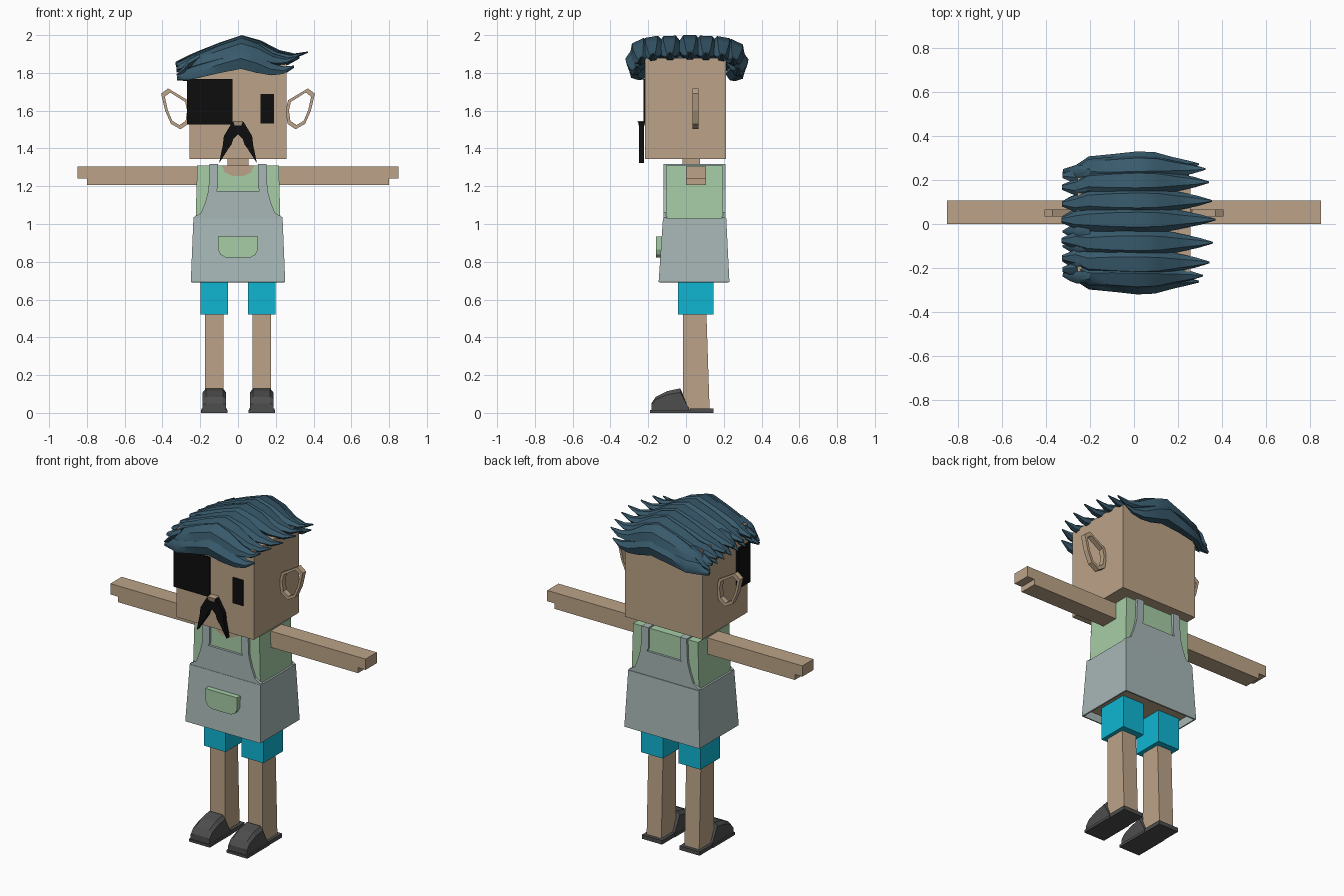
import bpy, bmesh, math
from mathutils import Vector, Matrix

if "Cube" in bpy.data.objects:
    bpy.data.objects.remove(bpy.data.objects["Cube"], do_unlink=True)


def material(name, srgb):
    col = [((c / 255 + 0.055) / 1.055) ** 2.4 if c > 10 else c / 255 / 12.92 for c in srgb] + [1]
    m = bpy.data.materials.new(name)
    m.use_nodes = True
    m.diffuse_color = col
    bsdf = next(n for n in m.node_tree.nodes if n.type == 'BSDF_PRINCIPLED')
    bsdf.inputs["Base Color"].default_value = col
    return m


SKIN = material("tan skin", (188, 164, 136))
HAIR = material("dark blue hair", (56, 90, 108))
BLACK = material("black", (13, 13, 13))
GREEN = material("soft green", (166, 205, 166))
APRON = material("grey apron", (167, 183, 182))
CYAN = material("cyan", (16, 182, 210))
SHOE = material("dark grey shoe", (77, 77, 77))


def finish(name, bm, mat):
    bmesh.ops.recalc_face_normals(bm, faces=bm.faces)
    me = bpy.data.meshes.new(name)
    bm.to_mesh(me)
    bm.free()
    me.materials.append(mat)
    ob = bpy.data.objects.new(name, me)
    bpy.context.collection.objects.link(ob)
    return ob


def loft(name, rings, mat, caps=True):
    """Skin a list of equal-length point rings."""
    bm = bmesh.new()
    vs = [[bm.verts.new(p) for p in r] for r in rings]
    n = len(rings[0])
    for a, b in zip(vs, vs[1:]):
        for i in range(n):
            j = (i + 1) % n
            bm.faces.new((a[i], a[j], b[j], b[i]))
    if caps:
        bm.faces.new(vs[0])
        bm.faces.new(vs[-1])
    return finish(name, bm, mat)


def rect(x0, x1, y0, y1, z):
    return [(x0, y0, z), (x1, y0, z), (x1, y1, z), (x0, y1, z)]


def box(name, x, y, z, mat):
    return loft(name, [rect(*x, *y, z[0]), rect(*x, *y, z[1])], mat)


def slab(name, pts, y0, y1, mat):
    """Front outline (x, z) extruded along y."""
    return loft(name, [[(x, y, z) for x, z in pts] for y in (y0, y1)], mat)


def mirrored(half):
    return half + [(-x, z) for x, z in reversed(half)]


# Head and neck
box("head", (-0.257, 0.257), (-0.217, 0.212), (1.345, 1.88), SKIN)
box("neck", (-0.055, 0.055), (-0.018, 0.075), (1.26, 1.36), SKIN)
slab("neckline", mirrored([(0.085, 1.309), (0.07, 1.275), (0.03, 1.255)]), -0.109, -0.1, SKIN)

# Face
box("eye_patch", (-0.27, -0.03), (-0.226, -0.11), (1.528, 1.767), BLACK)
box("left_eye", (0.12, 0.19), (-0.224, -0.21), (1.533, 1.687), BLACK)
loft("nose", [rect(-0.018, 0.018, -0.25, -0.21, 1.522),
              rect(-0.026, 0.026, -0.257, -0.21, 1.546)], SKIN)
for s, side in ((1, "left"), (-1, "right")):
    tip = [(0, 1.54), (0.03, 1.54), (0.075, 1.465), (0.08, 1.42), (0.1, 1.322),
           (0.05, 1.4), (0.035, 1.42), (0.025, 1.45), (0, 1.475)]
    slab(side + "_moustache", [(s * x, z) for x, z in tip], -0.25, -0.222, BLACK)

# Body, with the shirt above and bare skin under the apron
loft("shirt", [rect(-0.225, 0.225, -0.107, 0.197, 1.0),
               rect(-0.216, 0.216, -0.105, 0.195, 1.31)], GREEN)
box("hips", (-0.215, 0.215), (-0.107, 0.195), (0.715, 1.01), SKIN)

# Apron skirt, open underneath, with a shelf where it meets the shirt
skirt = loft("apron_skirt", [rect(-0.25, 0.25, -0.145, 0.23, 0.692),
                             rect(-0.236, 0.236, -0.122, 0.213, 1.03),
                             rect(-0.215, 0.215, -0.1, 0.19, 1.03)], APRON, caps=False)
wall = skirt.modifiers.new("thickness", 'SOLIDIFY')
wall.thickness = 0.012

# Bibs with straps, front and back, joined over the shoulders
bib = [(0.236, 1.02), (0.236, 1.035), (0.195, 1.06), (0.172, 1.12), (0.156, 1.18),
       (0.15, 1.318), (0.105, 1.318), (0.105, 1.195), (0.115, 1.175)]
slab("front_bib", mirrored(bib), -0.12, -0.1, APRON)
slab("back_bib", mirrored(bib), 0.19, 0.209, APRON)
for s, side in ((1, "left"), (-1, "right")):
    x = sorted((s * 0.105, s * 0.15))
    box(side + "_strap", x, (-0.12, 0.209), (1.3, 1.318), APRON)
slab("pocket", mirrored([(0.106, 0.934), (0.106, 0.865), (0.093, 0.838), (0.065, 0.822)]),
     -0.16, -0.125, GREEN)

# Paired limbs
for s, side in ((1, "left"), (-1, "right")):
    def span(a, b):
        return sorted((s * a, s * b))

    # Arm with a stepped end
    arm = [(0.2, 1.305), (0.85, 1.305), (0.85, 1.24), (0.8, 1.24), (0.8, 1.207), (0.2, 1.207)]
    slab(side + "_arm", [(s * x, z) for x, z in arm], 0, 0.107, SKIN)

    # Shorts and leg
    box(side + "_shorts", span(0.053, 0.198), (-0.042, 0.145), (0.52, 0.72), CYAN)
    loft(side + "_leg", [rect(*span(0.077, 0.175), -0.015, 0.125, 0.015),
                         rect(*span(0.077, 0.175), -0.015, 0.108, 0.53)], SKIN)

    # Shoe: rounded upper, sole and heel plate
    upper = [(0.02, 0.015), (-0.03, 0.13), (-0.1, 0.115), (-0.16, 0.085), (-0.183, 0.05), (-0.183, 0.01)]
    rings = []
    for off, k in ((-0.062, 0.82), (-0.045, 1), (0.045, 1), (0.062, 0.82)):
        rings.append([(s * 0.125 + off, y, 0.01 + (z - 0.01) * k) for y, z in upper])
    loft(side + "_shoe", rings, SHOE)
    box(side + "_sole", span(0.055, 0.195), (-0.19, 0.025), (0, 0.015), SHOE)
    box(side + "_heel", span(0.058, 0.192), (0.02, 0.145), (0, 0.024), SHOE)

    # Ear ring
    outer = [(0.252, 1.6), (0.265, 1.655), (0.37, 1.718), (0.407, 1.69), (0.386, 1.6),
             (0.355, 1.53), (0.305, 1.502), (0.262, 1.53)]
    inner = [(0.325 + (x - 0.325) * 0.76, 1.61 + (z - 1.61) * 0.8) for x, z in outer]
    loops = [[(s * x, y, z) for x, z in o]
             for o, y in ((outer, 0.035), (outer, 0.067), (inner, 0.067), (inner, 0.035), (outer, 0.035))]
    ear = loft(side + "_ear", loops, SKIN, caps=False)
    bm = bmesh.new()
    bm.from_mesh(ear.data)
    bmesh.ops.remove_doubles(bm, verts=bm.verts, dist=0.0005)
    bmesh.ops.recalc_face_normals(bm, faces=bm.faces)
    bm.to_mesh(ear.data)
    bm.free()


# Hair: locks swept across the head, tapering at both ends
def lock(name, stations, roll):
    """Stations are (x, y, z, half width, half height)."""
    rot = Matrix.Rotation(roll, 3, 'X')
    rings = []
    for x, y, z, w, h in stations:
        ring = [Vector((0, w * math.cos(a), h * math.sin(a)))
                for a in (i * math.pi / 3 for i in range(6))]
        rings.append([rot @ p + Vector((x, y, z)) for p in ring])
    ob = loft(name, rings, HAIR)
    bpy.ops.object.select_all(action='DESELECT')
    ob.select_set(True)
    bpy.context.view_layer.objects.active = ob
    bpy.ops.object.shade_smooth_by_angle(angle=math.radians(40))


sweep = [(-0.33, 1.85, 0.012, 0.01), (-0.27, 1.868, 0.038, 0.025), (-0.21, 1.89, 0.05, 0.03),
         (-0.1, 1.925, 0.062, 0.04), (0.02, 1.952, 0.068, 0.055), (0.12, 1.927, 0.062, 0.052),
         (0.22, 1.895, 0.04, 0.03), (0.3, 1.889, 0.024, 0.016), (0.37, 1.91, 0.004, 0.004)]
# Each lock: y, drop, roll in degrees, right-hand reach
locks = [(-0.262, 0.075, 55, 0.8), (-0.235, 0.025, 25, 0.85), (-0.175, 0.008, 10, 0.93),
         (-0.085, 0.004, 3, 0.97), (0.02, 0, 0, 1), (0.105, 0.004, -3, 0.96),
         (0.19, 0.01, -10, 0.92), (0.25, 0.03, -25, 0.88), (0.272, 0.08, -55, 0.8)]
for i, (y, drop, roll, reach) in enumerate(locks):
    path = [(x * reach if x > 0 else x * (0.9 + reach / 10), y * (0.88 if x < -0.25 else 1), z - drop, w, h)
            for x, z, w, h in sweep]
    lock(f"hair_lock_{i + 1}", path, math.radians(roll))

# Short tufts hanging over the right side of the head
for i in range(8):
    y = -0.235 + i * 0.067
    low = 0.015 if i in (0, 7) else 0
    lock(f"hair_tuft_{i + 1}", [(-0.2, y, 1.885, 0.03, 0.02), (-0.26, y, 1.865 - low, 0.036, 0.025),
                                (-0.29, y, 1.83 - low, 0.025, 0.02), (-0.325, y, 1.805 - low, 0.004, 0.004)], 0)
